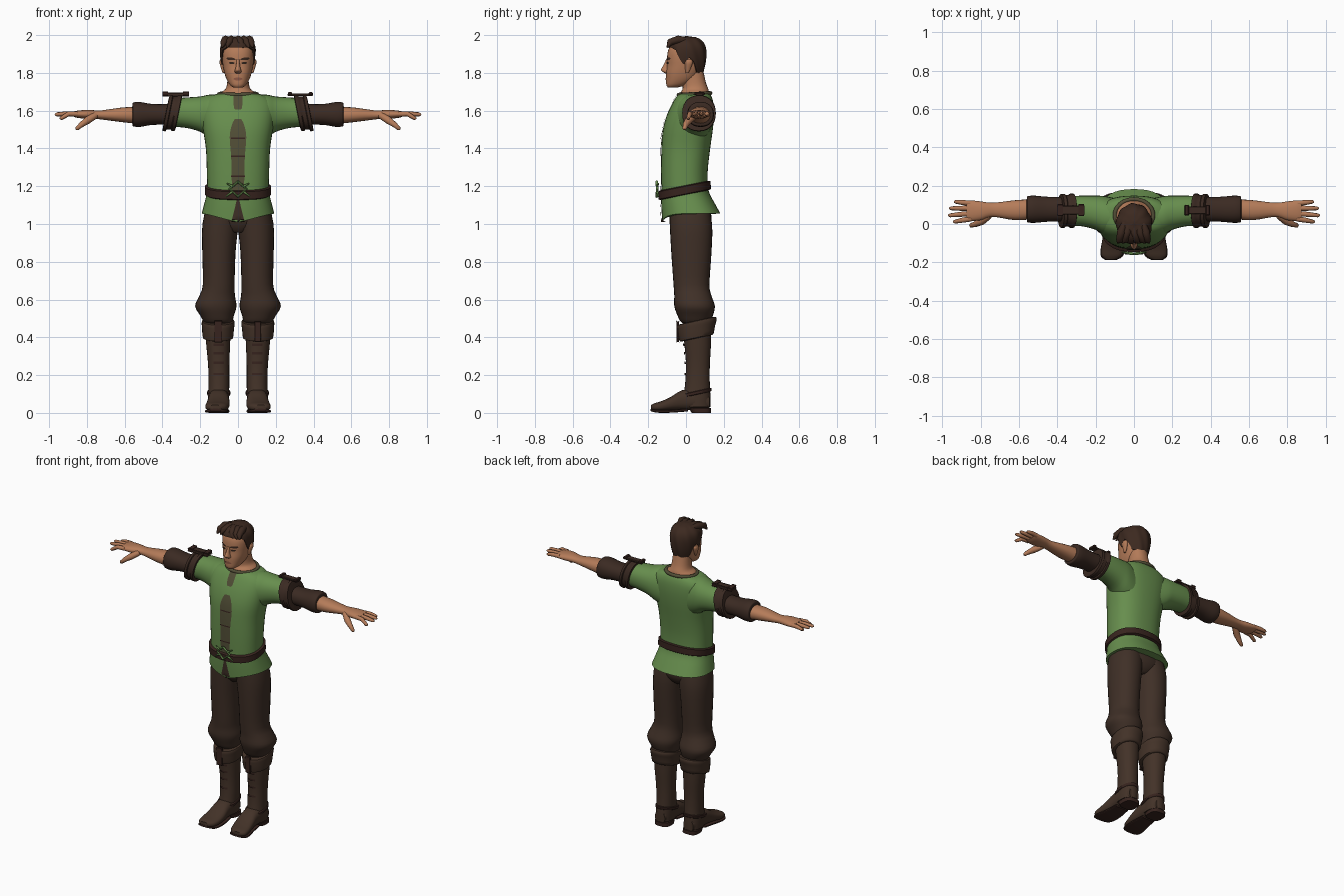
import bpy, bmesh, math
from mathutils import Vector
from mathutils.bvhtree import BVHTree


def mat(name, r, g, b):
    m = bpy.data.materials.new(name)
    m.diffuse_color = (r, g, b, 1)
    return m


SKIN = mat("skin", .46, .20, .10)
HAIR = mat("hair brown", .045, .022, .014)
GREEN = mat("shirt green", .135, .27, .075)
TRIM = mat("olive trim", .085, .078, .038)
CLOTH = mat("trouser brown", .050, .029, .020)
BOOT = mat("boot leather", .056, .032, .021)
CUFF = mat("cuff leather", .043, .023, .016)
BELT = mat("belt leather", .038, .017, .013)
LIP = mat("lip", .27, .10, .06)
EYE = mat("eye dark", .03, .018, .012)


def finish(name, bm, m, angle=50):
    bmesh.ops.recalc_face_normals(bm, faces=bm.faces[:])
    me = bpy.data.meshes.new(name)
    bm.to_mesh(me)
    bm.free()
    me.materials.append(m)
    ob = bpy.data.objects.new(name, me)
    bpy.context.collection.objects.link(ob)
    bpy.ops.object.select_all(action='DESELECT')
    ob.select_set(True)
    bpy.context.view_layer.objects.active = ob
    bpy.ops.object.shade_smooth_by_angle(angle=math.radians(angle))
    return ob


def catmull(rows, steps):
    out = []
    for i in range(len(rows) - 1):
        p0, p1, p2, p3 = rows[max(i - 1, 0)], rows[i], rows[i + 1], rows[min(i + 2, len(rows) - 1)]
        for k in range(steps):
            t = k / steps
            out.append([.5 * (2 * b + (c - a) * t + (2 * a - 5 * b + 4 * c - d) * t * t
                              + (3 * b - a - 3 * c + d) * t ** 3) for a, b, c, d in zip(p0, p1, p2, p3)])
    return out + [list(rows[-1])]


def loft(name, axis, rows, m, s=1, n=2.2, seg=28, steps=3, fn=None, angle=50):
    """Rows are (position on axis, low and high of the 1st other axis, low and high of the 2nd)."""
    bm, rings = bmesh.new(), []
    others = [i for i in range(3) if i != axis]
    for p, a0, a1, b0, b1 in catmull(rows, steps):
        ring = []
        for k in range(seg):
            t = 2 * math.pi * k / seg
            c, d = math.cos(t), math.sin(t)
            co = Vector()
            co[axis] = p
            co[others[0]] = (a0 + a1) / 2 + (a1 - a0) / 2 * math.copysign(abs(c) ** (2 / n), c)
            co[others[1]] = (b0 + b1) / 2 + (b1 - b0) / 2 * math.copysign(abs(d) ** (2 / n), d)
            if fn:
                fn(co)
            co.x *= s
            ring.append(bm.verts.new(co))
        rings.append(ring)
    for r, q in zip(rings, rings[1:]):
        for k in range(seg):
            bm.faces.new((r[k], r[(k + 1) % seg], q[(k + 1) % seg], q[k]))
    bm.faces.new(rings[0])
    bm.faces.new(rings[-1])
    return finish(name, bm, m, angle)


def tube(name, pts, radii, m, s=1):
    cu = bpy.data.curves.new(name, 'CURVE')
    cu.dimensions, cu.bevel_depth, cu.bevel_resolution, cu.use_fill_caps = '3D', 1, 2, True
    sp = cu.splines.new('POLY')
    sp.points.add(len(pts) - 1)
    for q, p, r in zip(sp.points, pts, radii):
        q.co, q.radius = (p[0] * s, p[1], p[2], 1), r
    tmp = bpy.data.objects.new(name + "_path", cu)
    bm = bmesh.new()
    me = bpy.data.meshes.new_from_object(tmp)
    bm.from_mesh(me)
    bpy.data.objects.remove(tmp)
    bpy.data.meshes.remove(me)
    return finish(name, bm, m)


def box(name, c, size, m, s=1):
    bm = bmesh.new()
    bmesh.ops.create_cube(bm, size=1)
    for v in bm.verts:
        v.co = Vector(((c[0] + v.co.x * size[0]) * s, c[1] + v.co.y * size[1], c[2] + v.co.z * size[2]))
    bmesh.ops.bevel(bm, geom=bm.edges[:], offset=min(size) * .25, segments=1, affect='EDGES')
    return finish(name, bm, m, 30)


def decal(name, targets, rows, m, s=1, lift=.004, cols=6):
    """Thin plate laid on the front of the targets; rows are (z, x low, x high)."""
    trees = [BVHTree.FromPolygons([v.co for v in o.data.vertices], [p.vertices[:] for p in o.data.polygons])
             for o in targets]
    bm, grid = bmesh.new(), []
    for z, x0, x1 in catmull(rows, 3):
        line = []
        for k in range(cols + 1):
            x = (x0 + (x1 - x0) * k / cols) * s
            hits = [t.ray_cast(Vector((x, -2, z)), Vector((0, 1, 0)))[0] for t in trees]
            y = min((h.y for h in hits if h), default=-.1)
            line.append(bm.verts.new((x, y - lift, z)))
        grid.append(line)
    for a, b in zip(grid, grid[1:]):
        for k in range(cols):
            bm.faces.new((a[k], a[k + 1], b[k + 1], b[k]))
    return finish(name, bm, m)


# shirt body, and a flared skirt with a lower front hem
shirt = loft("shirt_body", 2, [(1.16, -.162, .162, -.13, .115), (1.28, -.165, .165, -.132, .115),
    (1.4, -.17, .17, -.13, .128), (1.5, -.185, .185, -.122, .142), (1.58, -.195, .195, -.10, .148),
    (1.64, -.19, .19, -.072, .145), (1.675, -.155, .155, -.05, .135), (1.69, -.105, .105, -.035, .125)], GREEN, n=2.4, seg=40)


def hem(co):
    w = max(0, (1.19 - co.z) / .13)
    front = max(0, -co.y / .14) * max(0, 1 - abs(co.x) / .2)
    co.z -= .05 * front * w


skirt = loft("shirt_skirt", 2, [(1.055, -.192, .192, -.125, .182), (1.11, -.178, .178, -.13, .152),
    (1.16, -.166, .166, -.132, .125), (1.2, -.162, .162, -.13, .115)], GREEN, n=2.4, seg=40, fn=hem)


# belt, higher at the back, with a diamond knot
def tilt(co):
    co.z += .2 * co.y


loft("belt", 2, [(1.155, -.165, .165, -.138, .122), (1.16, -.175, .175, -.146, .132),
    (1.2, -.175, .175, -.146, .130), (1.205, -.165, .165, -.138, .12)], BELT, n=2.4, seg=40, steps=1, fn=tilt)
dia = [(0, -.155, 1.225), (.045, -.152, 1.185), (0, -.155, 1.145), (-.045, -.152, 1.185), (0, -.155, 1.225)]
tube("belt_knot", dia, [.007] * 5, GREEN)
for s in (1, -1):
    tube("knot_end", [(.03, -.152, 1.17), (.065, -.146, 1.145)], [.007, .003], GREEN, s)
    tube("knot_loop", [(.03, -.152, 1.2), (.06, -.146, 1.215)], [.007, .003], GREEN, s)

# front opening trims
decal("placket", [shirt], [(1.17, -.032, .032), (1.35, -.036, .036), (1.46, -.044, .044),
                           (1.52, -.034, .034), (1.555, -.018, .018)], TRIM)
decal("neck_placket", [shirt], [(1.605, -.014, .014), (1.62, -.022, .022), (1.68, -.024, .024)], TRIM)
for z in (1.25, 1.355, 1.45):
    decal("placket_seam", [shirt], [(z, -.036, .036), (z + .007, -.036, .036)], BELT, lift=.007)
decal("hem_slit", [skirt], [(1.01, -.036, .036), (1.07, -.02, .02), (1.145, -.003, .003)], CLOTH, lift=.006)

# neck and collar
loft("neck", 2, [(1.65, -.12, .12, -.05, .13), (1.695, -.09, .09, -.03, .122), (1.715, -.066, .066, -.018, .118),
    (1.75, -.057, .057, -.02, .105), (1.82, -.055, .055, -.03, .09)], SKIN)
ring = [(.1 * math.cos(t), .045 + .084 * math.sin(t), 1.688 + .05 * (.084 * math.sin(t)))
        for t in [2 * math.pi * k / 32 for k in range(33)]]
tube("collar", ring, [.011] * 33, TRIM)

# head, nose, face details
head = loft("head", 2, [(1.722, -.022, .022, -.095, -.05), (1.735, -.042, .042, -.104, .0),
    (1.765, -.06, .06, -.105, .05), (1.8, -.072, .072, -.105, .075), (1.84, -.08, .08, -.1, .09),
    (1.88, -.084, .084, -.1, .094), (1.92, -.082, .082, -.094, .093), (1.96, -.062, .062, -.07, .072),
    (1.98, -.02, .02, -.02, .03)], SKIN, n=2.3, seg=36)
nose = loft("nose", 2, [(1.797, -.012, .012, -.108, -.08), (1.806, -.019, .019, -.124, -.08),
    (1.817, -.016, .016, -.133, -.08), (1.84, -.010, .010, -.12, -.08), (1.87, -.009, .009, -.106, -.08)], SKIN, seg=16)
decal("mouth", [head], [(1.76, -.012, .012), (1.768, -.025, .025), (1.776, -.01, .01)], LIP)
for s in (1, -1):
    decal("eye", [head], [(1.846, .026, .038), (1.852, .018, .048), (1.858, .026, .042)], EYE, s)
    decal("eyebrow", [head], [(1.868, .014, .05), (1.875, .016, .06), (1.882, .035, .056)], HAIR, s)
    loft("ear", 2, [(1.8, .072, .082, -.002, .014), (1.825, .07, .09, -.005, .026), (1.855, .07, .098, -.006, .036),
        (1.872, .075, .094, .004, .03)], SKIN, s, seg=14)

# hair cap, its lower edge following a hairline around the head
LINE = [(0, 1.935), (40, 1.935), (60, 1.92), (72, 1.87), (82, 1.84), (90, 1.855), (98, 1.885), (112, 1.86),
        (124, 1.805), (180, 1.785)]
SHAPE = catmull([(1.78, .062, -.06, .085), (1.82, .078, -.09, .098), (1.87, .09, -.103, .106), (1.92, .094, -.106, .106),
                 (1.955, .086, -.1, .095), (1.98, .062, -.075, .072), (1.99, .035, -.04, .045), (1.994, 0, 0, 0)], 4)


def interp(table, x):
    for a, b in zip(table, table[1:]):
        if x <= b[0]:
            t = max(0, (x - a[0]) / (b[0] - a[0]))
            return [p + (q - p) * t for p, q in zip(a, b)]
    return table[-1]


bm, cols, SEG, K = bmesh.new(), [], 72, 14
for i in range(SEG):
    th = 2 * math.pi * i / SEG
    deg = math.degrees(th)
    zb = interp(LINE, min(deg, 360 - deg))[1]
    col = []
    for k in range(-1, K):
        z = zb + (1.994 - zb) * math.sin(max(k, 0) / K * math.pi / 2)
        _, w, f, b = interp(SHAPE, z)
        r = (1 if k >= 0 else .86) * (1 + .025 * math.sin(9 * th + 25 * z))
        mid, half = (f + b) / 2, (b - f) / 2
        col.append(bm.verts.new((w * r * math.sin(th), mid - half * r * math.cos(th), z)))
    cols.append(col)
top = bm.verts.new((0, .0, 1.996))
for i in range(SEG):
    a, b = cols[i], cols[(i + 1) % SEG]
    for k in range(K):
        bm.faces.new((a[k], b[k], b[k + 1], a[k + 1]))
    bm.faces.new((a[-1], b[-1], top))
finish("hair_cap", bm, HAIR)
for x, d in ((-.065, -.02), (-.035, -.025), (.0, .03), (.03, .03), (.06, .02)):
    tube("hair_lock", [(x * .7, .02, 1.972), (x, -.04, 1.975), (x + d * .5, -.085, 1.962), (x + d, -.098, 1.935)],
         [.012, .023, .019, .005], HAIR)

for s in (1, -1):
    # sleeve, rolled cuff, shoulder strap, bracer
    loft("sleeve", 0, [(.08, -.06, .13, 1.42, 1.685), (.15, -.055, .145, 1.455, 1.685), (.2, -.03, .148, 1.488, 1.675),
        (.27, -.012, .148, 1.508, 1.67), (.34, -.01, .145, 1.515, 1.665)], GREEN, s)

    def lean(co):
        co.x -= .2 * (co.z - 1.58)
    loft("sleeve_cuff", 0, [(.315, -.01, .145, 1.505, 1.67), (.318, -.02, .158, 1.493, 1.682), (.335, -.02, .158, 1.492, 1.682),
        (.34, -.014, .152, 1.5, 1.676), (.362, -.014, .152, 1.5, 1.676), (.366, -.02, .158, 1.49, 1.682),
        (.382, -.02, .156, 1.493, 1.68), (.384, .0, .14, 1.51, 1.66)], CUFF, s, steps=1, fn=lean)
    box("shoulder_strap", (.33, .072, 1.685), (.135, .04, .014), CUFF, s)
    for x in (.275, .385):
        box("strap_buckle", (x, .072, 1.69), (.022, .055, .016), BELT, s)
    loft("bracer", 0, [(.36, .015, .14, 1.525, 1.635), (.45, .012, .142, 1.525, 1.635), (.52, .006, .148, 1.514, 1.646),
        (.55, .008, .146, 1.516, 1.644), (.558, .012, .142, 1.52, 1.638), (.56, .03, .125, 1.535, 1.62)], CUFF, s)
    # forearm, hand, fingers
    loft("forearm_and_palm", 0, [(.53, .025, .13, 1.53, 1.622), (.62, .02, .124, 1.54, 1.616), (.72, .036, .112, 1.553, 1.602),
        (.76, .034, .112, 1.557, 1.602), (.8, .02, .118, 1.557, 1.604), (.85, .016, .123, 1.562, 1.6),
        (.875, .022, .12, 1.57, 1.595)], SKIN, s, seg=20)
    for y0, y1, x1, z1 in ((.027, .012, .945, 1.56), (.055, .045, .97, 1.58), (.082, .082, .965, 1.582), (.108, .116, .94, 1.578)):
        tube("finger", [(.85, y0, 1.582), ((.85 + x1) / 2, (y0 + y1) / 2, 1.583), (x1 - .01, y1, z1), (x1, y1, z1 - .001)],
             [.014, .013, .010, .004], SKIN, s)
    tube("thumb", [(.755, .045, 1.575), (.795, .015, 1.55), (.83, -.002, 1.525), (.852, -.008, 1.505), (.857, -.009, 1.5)],
         [.018, .021, .015, .011, .004], SKIN, s)

    # trouser leg with a gathered knee
    loft("trouser_leg", 2, [(1.14, -.01, .155, -.09, .11), (1.0, -.002, .188, -.086, .138), (.85, .013, .189, -.078, .135),
        (.68, .018, .186, -.066, .124), (.62, .016, .205, -.062, .135), (.565, .008, .227, -.062, .153),
        (.515, .022, .2, -.045, .142), (.485, .03, .182, -.03, .125), (.47, .05, .165, -.01, .11)], CLOTH, s)
    # boot shaft, foot, heel
    shaft = loft("boot_shaft", 2, [(.48, .036, .178, -.02, .135), (.36, .042, .168, -.008, .132), (.25, .046, .158, .0, .126),
        (.15, .046, .156, -.005, .126), (.08, .048, .158, -.015, .13), (.03, .052, .156, -.01, .13)], BOOT, s)
    loft("boot_foot", 1, [(.125, .068, .14, .02, .09), (.06, .05, .157, .015, .125), (-.02, .048, .157, .014, .12),
        (-.08, .044, .165, .012, .085), (-.13, .05, .172, .008, .062), (-.165, .063, .17, .01, .052),
        (-.184, .09, .15, .016, .042)], BOOT, s, n=2.5)
    loft("boot_sole", 1, [(.01, .055, .152, .008, .022), (-.06, .046, .16, .002, .018), (-.13, .046, .174, .0, .016),
        (-.17, .06, .172, .004, .018), (-.187, .09, .15, .01, .022)], BELT, s, n=4, angle=30)
    loft("boot_heel", 2, [(0, .05, .154, .03, .132), (.025, .052, .156, .015, .132)], BELT, s, steps=1, n=3, angle=30)

    def slope(co):
        co.z += .22 * (co.y - .05)
    loft("ankle_strap", 2, [(.095, .045, .159, -.03, .131), (.098, .041, .163, -.036, .135), (.112, .041, .163, -.034, .135),
        (.115, .046, .158, -.02, .13)], BELT, s, steps=1, fn=slope)
    # turned-down boot top with a hanging tab
    loft("boot_cuff", 2, [(.395, .045, .17, -.01, .135), (.398, .026, .186, -.034, .146), (.44, .022, .19, -.042, .154),
        (.465, .018, .192, -.045, .162), (.485, .02, .19, -.044, .158), (.487, .045, .17, -.015, .13)], BOOT, s, fn=slope, steps=2)
    box("cuff_tab", (.105, -.043, .43), (.035, .012, .11), BELT, s)
    # laces
    for z in (.2, .26, .31, .355):
        decal("boot_lace", [shaft], [(z, .075, .13), (z + .012, .075, .13)], BELT, s, lift=.007)

# trouser seat
loft("trouser_seat", 2, [(.955, -.05, .05, -.05, .09), (.985, -.12, .12, -.07, .12), (1.04, -.178, .178, -.085, .135),
    (1.15, -.155, .155, -.09, .11)], CLOTH)
